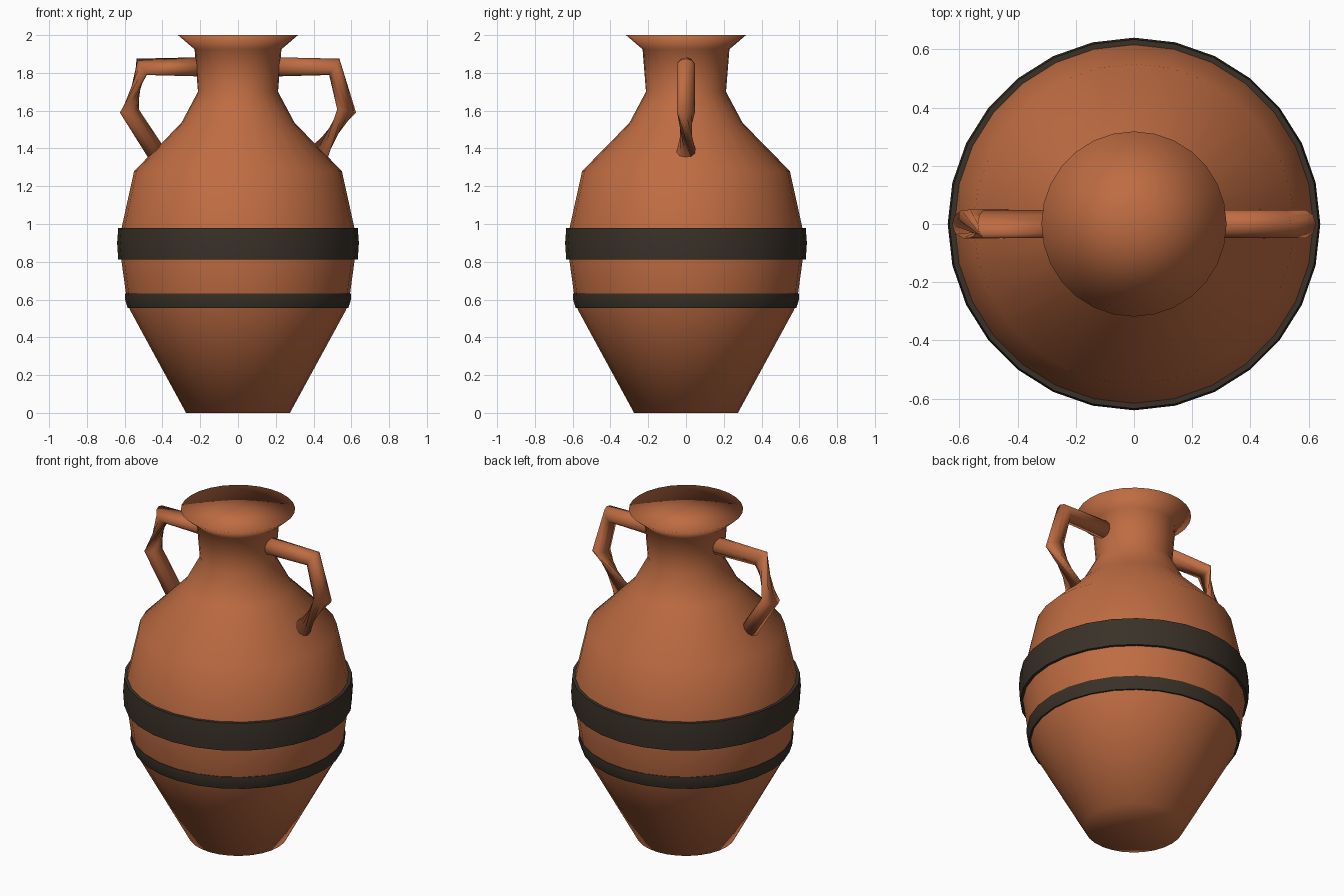
import bpy
import bmesh
from math import cos, sin, radians, pi
from mathutils import Vector

SIDES = 28
TUBE_SIDES = 10

cube = bpy.data.objects.get("Cube")
if cube:
    bpy.data.objects.remove(cube, do_unlink=True)


def make_material(name, rgb):
    mat = bpy.data.materials.new(name)
    mat.use_nodes = True
    mat.diffuse_color = (*rgb, 1)
    bsdf = mat.node_tree.nodes["Principled BSDF"]
    bsdf.inputs["Base Color"].default_value = (*rgb, 1)
    bsdf.inputs["Roughness"].default_value = 0.8
    return mat


def finish(name, bm, mat):
    bmesh.ops.remove_doubles(bm, verts=bm.verts, dist=0.0001)
    bmesh.ops.recalc_face_normals(bm, faces=bm.faces)
    mesh = bpy.data.meshes.new(name)
    bm.to_mesh(mesh)
    bm.free()
    mesh.materials.append(mat)
    mesh.polygons.foreach_set("use_smooth", [True] * len(mesh.polygons))
    obj = bpy.data.objects.new(name, mesh)
    bpy.context.collection.objects.link(obj)
    return obj


def lathe(name, profile, mat, closed=False):
    """Spin a radius/height profile around the z axis."""
    bm = bmesh.new()
    verts = [bm.verts.new((r, 0, z)) for r, z in profile]
    edges = [bm.edges.new(pair) for pair in zip(verts, verts[1:])]
    if closed:
        edges.append(bm.edges.new((verts[-1], verts[0])))
    bmesh.ops.spin(bm, geom=verts + edges, cent=(0, 0, 0), axis=(0, 0, 1),
                   angle=2 * pi, steps=SIDES)
    return finish(name, bm, mat)


def tube(name, stations, side, mat):
    """Loft round sections; each station is x, z, tilt and twist in degrees."""
    bm = bmesh.new()
    rings = []
    for x, z, tilt, twist in stations:
        tilt = radians(tilt)
        out = Vector((cos(tilt) * side, 0, sin(tilt)))
        across = Vector((0, 1, 0))
        centre = Vector((x * side, 0, z))
        angles = [2 * pi * i / TUBE_SIDES + radians(twist) for i in range(TUBE_SIDES)]
        rings.append([bm.verts.new(centre + 0.051 * (out * cos(a) + across * sin(a)))
                      for a in angles])
    for low, high in zip(rings, rings[1:]):
        for i in range(TUBE_SIDES):
            j = (i + 1) % TUBE_SIDES
            bm.faces.new((low[i], low[j], high[j], high[i]))
    bm.faces.new(rings[0])
    bm.faces.new(rings[-1])
    return finish(name, bm, mat)


terracotta = make_material("terracotta", (0.52, 0.15, 0.055))
black_slip = make_material("black slip", (0.042, 0.031, 0.021))

# Vessel body, with soft flat discs closing the foot and the mouth
lathe("body", [(0, 0), (0.275, 0), (0.572, 0.545), (0.593, 0.63), (0.63, 0.9),
               (0.614, 0.99), (0.55, 1.28), (0.30, 1.535), (0.212, 1.70),
               (0.23, 1.925), (0.318, 2.0), (0, 2.0)], terracotta)

# Painted bands standing slightly proud of the body
wide = lathe("wide_band", [(0.60, 0.812), (0.634, 0.812), (0.64, 0.9),
                           (0.634, 0.98), (0.60, 0.98)], black_slip, True)
narrow = lathe("narrow_band", [(0.55, 0.555), (0.584, 0.555), (0.598, 0.60),
                               (0.597, 0.632), (0.55, 0.632)], black_slip, True)
for band in (wide, narrow):
    bpy.ops.object.select_all(action="DESELECT")
    band.select_set(True)
    bpy.context.view_layer.objects.active = band
    bpy.ops.object.shade_smooth_by_angle(angle=radians(35))

# Angular handles: neck, corner, elbow, shoulder; each has one twisted section
for name, side, elbow_twist, end_twist in (("left_handle", 1, 0, 140),
                                           ("right_handle", -1, 140, 140)):
    tube(name, [(0.19, 1.832, 90, 0), (0.51, 1.832, 58, 0),
                (0.575, 1.598, -10, elbow_twist),
                (0.44, 1.388, -45, end_twist)], side, terracotta)
